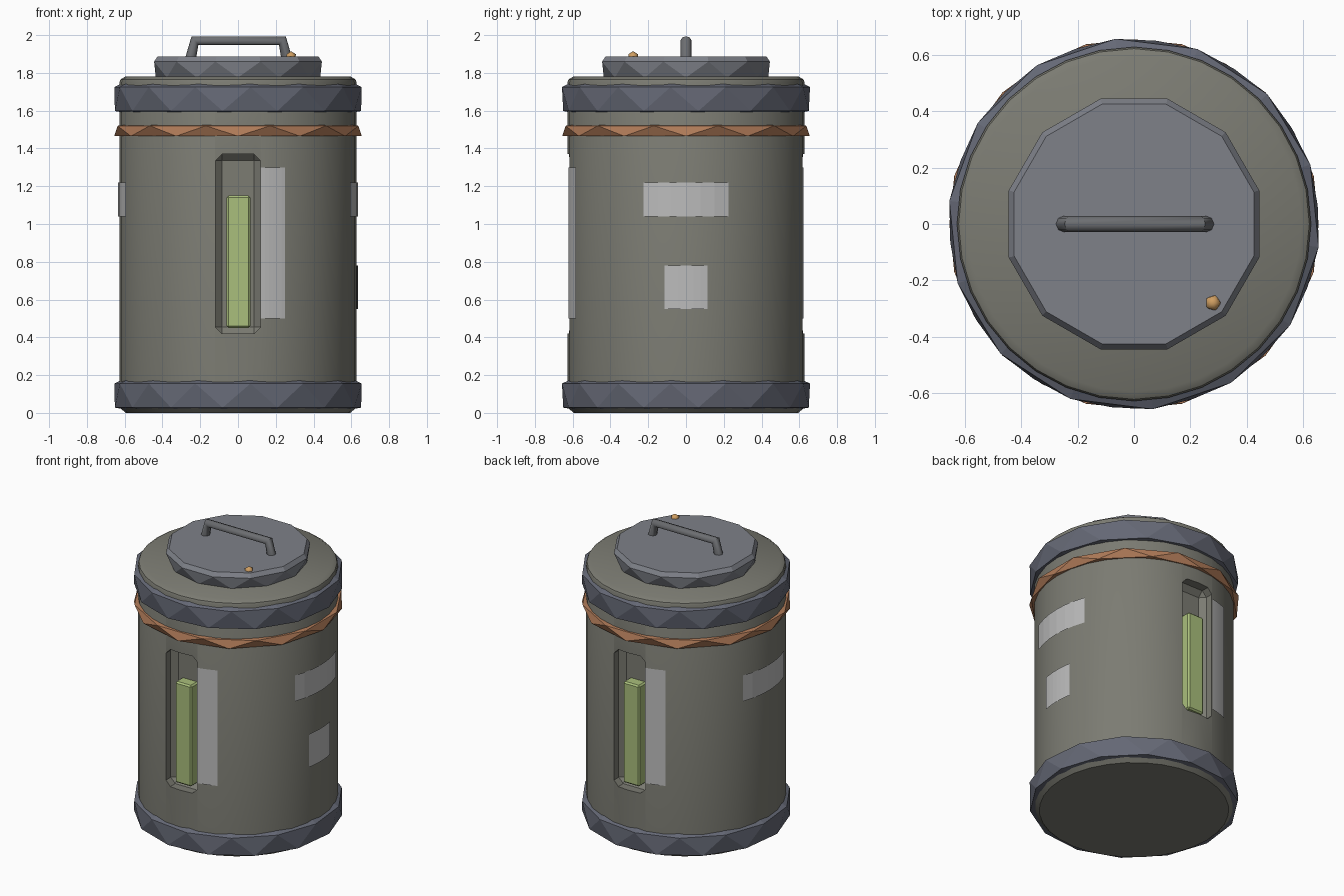
import bpy, bmesh
from math import sin, cos, pi, radians, asin

if "Cube" in bpy.data.objects:
    bpy.data.objects.remove(bpy.data.objects["Cube"])


def paint(obj, name, rgb):
    mat = bpy.data.materials.get(name) or bpy.data.materials.new(name)
    mat.diffuse_color = (*rgb, 1)
    mat.use_nodes = True
    mat.node_tree.nodes["Principled BSDF"].inputs["Base Color"].default_value = mat.diffuse_color
    obj.data.materials.append(mat)


def finish(name, bm, colour=None):
    bmesh.ops.recalc_face_normals(bm, faces=bm.faces)
    mesh = bpy.data.meshes.new(name)
    bm.to_mesh(mesh)
    bm.free()
    obj = bpy.data.objects.new(name, mesh)
    bpy.context.collection.objects.link(obj)
    if colour:
        paint(obj, *colour)
    return obj


def smooth(obj, angle=35):
    bpy.ops.object.select_all(action='DESELECT')
    obj.select_set(True)
    bpy.context.view_layer.objects.active = obj
    bpy.ops.object.shade_smooth_by_angle(angle=radians(angle))


def rings(name, sides, profile, colour, start=0.0, loop=False):
    """Stack of rings (radius, z, twist in steps); twisted pairs give zigzag facets."""
    bm = bmesh.new()
    rows = []
    for r, z, t in profile:
        a = [start + 2 * pi * (i + t) / sides for i in range(sides)]
        rows.append([bm.verts.new((r * cos(v), r * sin(v), z)) for v in a])
    pairs = list(zip(range(len(rows)), range(1, len(rows))))
    if loop:
        pairs.append((len(rows) - 1, 0))
    for p, q in pairs:
        lo, hi, dt = rows[p], rows[q], profile[q][2] - profile[p][2]
        for i in range(sides):
            j = (i + 1) % sides
            if dt == 0:
                bm.faces.new((lo[i], lo[j], hi[j], hi[i]))
            elif dt > 0:
                bm.faces.new((lo[i], lo[j], hi[i]))
                bm.faces.new((lo[j], hi[j], hi[i]))
            else:
                bm.faces.new((lo[i], hi[j], hi[i]))
                bm.faces.new((lo[i], lo[j], hi[j]))
    if not loop:
        bm.faces.new(rows[0][::-1])
        bm.faces.new(rows[-1])
    return finish(name, bm, colour)


def box(name, lo, hi, bevel, colour=None):
    bm = bmesh.new()
    bmesh.ops.create_cube(bm, size=1)
    for v in bm.verts:
        v.co = [(a + b) / 2 + c * (b - a) for a, b, c in zip(lo, hi, v.co)]
    bmesh.ops.bevel(bm, geom=bm.edges[:], offset=bevel, segments=1, affect='EDGES')
    return finish(name, bm, colour)


def patch(name, centre, u0, u1, z0, z1, r=0.634, steps=6):
    """Label wrapped on the body; u is the sideways distance from the centre angle."""
    bm = bmesh.new()
    a0, a1 = asin(u0 / r), asin(u1 / r)
    cols = []
    for i in range(steps + 1):
        a = centre + a0 + (a1 - a0) * i / steps
        cols.append([bm.verts.new((r * cos(a), r * sin(a), z)) for z in (z0, z1)])
    for c, d in zip(cols, cols[1:]):
        bm.faces.new((c[0], d[0], d[1], c[1]))
    obj = finish(name, bm, LABEL)
    if obj.data.polygons[0].normal.dot((cos(centre), sin(centre), 0)) < 0:
        obj.data.flip_normals()
    return obj


BODY = ("drab", (0.2, 0.2, 0.17))
BAND = ("blue_grey", (0.13, 0.14, 0.18))
LID = ("lid_grey", (0.21, 0.22, 0.25))
RUST = ("rust", (0.44, 0.2, 0.1))
GREEN = ("pale_green", (0.4, 0.52, 0.2))
LABEL = ("label_grey", (0.5, 0.5, 0.5))
AMBER = ("amber", (0.62, 0.34, 0.12))

# Body drum with chamfered ends
body = rings("body", 32, [(0.595, 0.0, 0), (0.628, 0.03, 0), (0.628, 1.75, 0),
                          (0.622, 1.765, 0), (0.595, 1.782, 0)], BODY)

# Gauge recesses cut in the front and back, each with a green bar
for side, turn in (("front", 0), ("back", pi)):
    cutter = box(side + "_recess_cutter", (-0.12, -0.75, 0.42), (0.12, -0.53, 1.37), 0.035)
    cutter.rotation_euler.z = turn
    cutter.hide_render = True
    mod = body.modifiers.new("recess", 'BOOLEAN')
    mod.object, mod.solver = cutter, 'EXACT'
    bpy.context.view_layer.update()
    bpy.context.view_layer.objects.active = body
    bpy.ops.object.modifier_apply(modifier=mod.name)
    bpy.data.objects.remove(cutter)
    bar = box(side + "_gauge_bar", (-0.06, -0.605, 0.45), (0.065, -0.515, 1.15), 0.01, GREEN)
    bar.rotation_euler.z = turn
    patch(side + "_label_strip", -pi / 2 + turn, 0.12, 0.25, 0.5, 1.3)
    patch(("right" if turn == 0 else "left") + "_label", turn, -0.225, 0.225, 1.04, 1.22)
smooth(body)
patch("right_square_label", 0, -0.115, 0.115, 0.55, 0.78)

# Faceted reinforcing bands
for name, z in (("bottom_band", 0.02), ("top_band", 1.59)):
    rings(name, 14, [(0.61, z, 0), (0.655, z + 0.008, 0), (0.66, z + 0.135, 0.5),
                     (0.625, z + 0.152, 0.5)], BAND, start=0.1, loop=False if z < 0.1 else True)
rings("rust_band", 12, [(0.61, 1.465, 0), (0.655, 1.465, 0), (0.66, 1.52, 0.5),
                        (0.61, 1.525, 0.5)], RUST, loop=True)

# Lid plate
rings("lid", 12, [(0.435, 1.775, 0.5), (0.46, 1.86, 0), (0.44, 1.888, 0)],
      LID, start=pi / 12)

# Carry handle: bent tube
curve = bpy.data.curves.new("handle", 'CURVE')
curve.dimensions = '3D'
curve.bevel_depth, curve.bevel_resolution = 0.029, 2
curve.use_fill_caps = True
spline = curve.splines.new('POLY')
path = [(-0.252, 1.87), (-0.228, 1.971), (0.235, 1.971), (0.259, 1.87)]
spline.points.add(len(path) - 1)
for p, (x, z) in zip(spline.points, path):
    p.co = (x, 0, z, 1)
handle = bpy.data.objects.new("handle", curve)
bpy.context.collection.objects.link(handle)
bpy.ops.object.select_all(action='DESELECT')
handle.select_set(True)
bpy.context.view_layer.objects.active = handle
bpy.ops.object.convert(target='MESH')
handle = bpy.context.object
paint(handle, "handle_grey", (0.15, 0.155, 0.165))
smooth(handle, 50)

# Indicator lamp on the lid
bm = bmesh.new()
bmesh.ops.create_icosphere(bm, subdivisions=1, radius=0.03)
lamp = finish("indicator_lamp", bm, AMBER)
lamp.location = (0.28, -0.28, 1.885)
smooth(lamp, 50)
